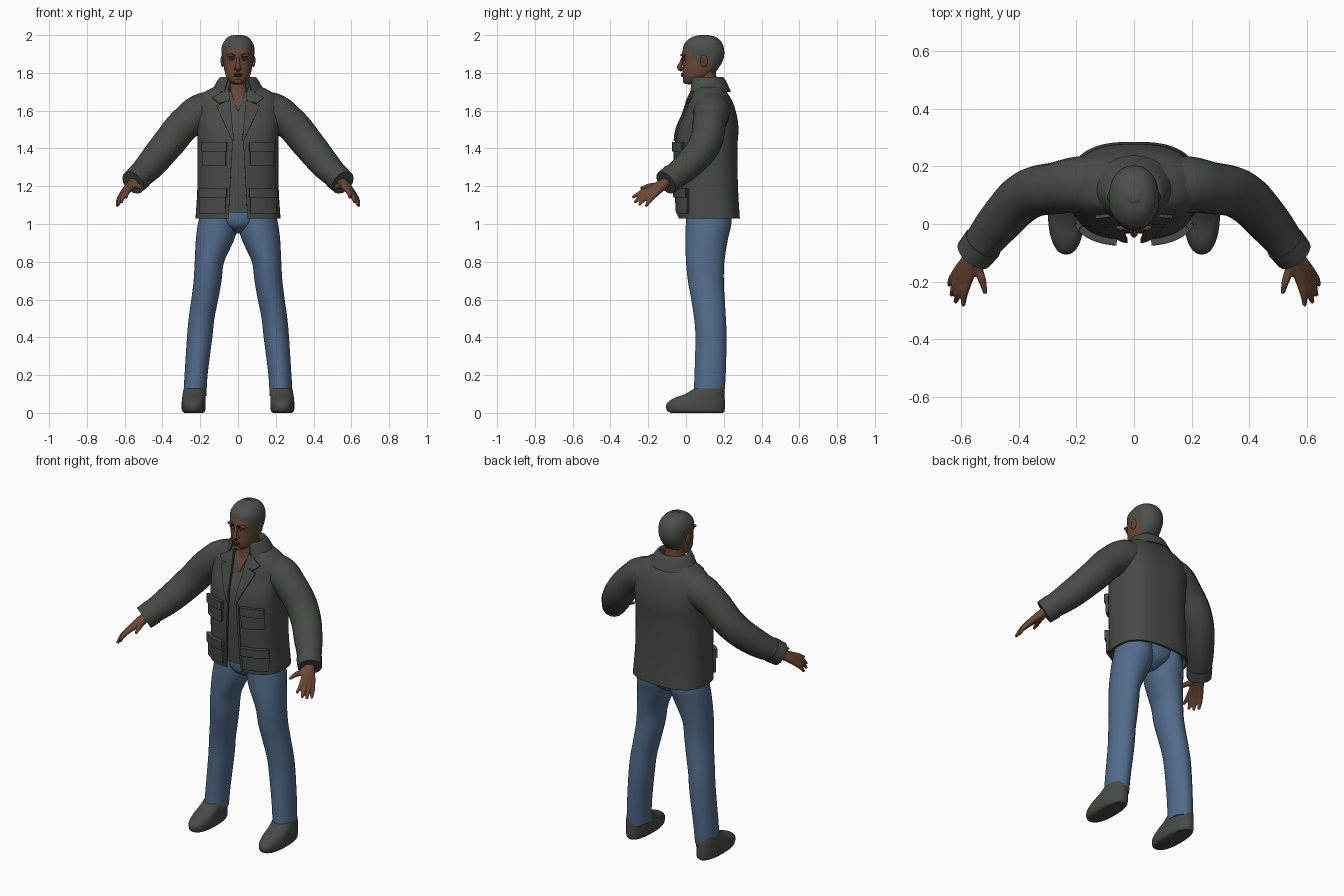
import bpy, bmesh
from math import sin, cos, pi, asin, copysign
from mathutils import Vector

if "Cube" in bpy.data.objects:
    bpy.data.objects.remove(bpy.data.objects["Cube"])


def material(name, *rgb):
    m = bpy.data.materials.new(name)
    m.use_nodes = True
    m.diffuse_color = (*rgb, 1)
    m.node_tree.nodes["Principled BSDF"].inputs["Base Color"].default_value = (*rgb, 1)
    return m


JACKET = material("olive_grey_cloth", .062, .072, .06)
SHIRT = material("grey_shirt", .068, .078, .073)
JEANS = material("blue_denim", .085, .15, .26)
SKIN = material("brown_skin", .15, .066, .038)
LIPS = material("dark_lips", .09, .035, .025)
HAIR = material("dark_hair", .07, .082, .074)
SHOE = material("dark_shoe", .065, .072, .06)
EYE = material("eye_white", .25, .22, .2)
PUPIL = material("dark_eye", .02, .015, .012)
parts = []


def register(ob, mat, mirror=False, thick=0):
    ob.data.materials.append(mat)
    if thick:
        mod = ob.modifiers.new("thickness", 'SOLIDIFY')
        mod.thickness, mod.offset = thick, -1
    if mirror:
        ob.modifiers.new("mirror", 'MIRROR')
    parts.append(ob)
    return ob


def grid(name, f, nu, nv, mat, wrap=False, caps=False, **kw):
    """Surface f(u, v), u running around and v running upward."""
    bm = bmesh.new()
    cols = nu if wrap else nu + 1
    v = [[bm.verts.new(f(i / nu, j / nv)) for i in range(cols)] for j in range(nv + 1)]
    for j in range(nv):
        for i in range(nu):
            k = (i + 1) % cols
            bm.faces.new((v[j][i], v[j][k], v[j + 1][k], v[j + 1][i]))
    if caps:
        bm.faces.new(v[0][::-1])
        bm.faces.new(v[-1])
    me = bpy.data.meshes.new(name)
    bm.to_mesh(me)
    bm.free()
    ob = bpy.data.objects.new(name, me)
    bpy.context.collection.objects.link(ob)
    return register(ob, mat, **kw)


# Profiles are rows of (z, centre x, front y, back y, half width)
def section(prof, u):
    i = min(int(u), len(prof) - 2)
    f = u - i
    p = [Vector(prof[min(max(k, 0), len(prof) - 1)]) for k in range(i - 1, i + 3)]
    m0, m1 = (p[2] - p[0]) / 2, (p[3] - p[1]) / 2
    return (p[1] * (2*f**3 - 3*f*f + 1) + m0 * (f**3 - 2*f*f + f)
            + p[2] * (3*f*f - 2*f**3) + m1 * (f**3 - f*f))


def at_height(prof, z):
    lo, hi = 0, len(prof) - 1
    for _ in range(24):
        mid = (lo + hi) / 2
        lo, hi = (mid, hi) if section(prof, mid)[0] < z else (lo, mid)
    return section(prof, lo)


def ring_point(s, t, e, grow=0):
    z, xc, yf, yb, rx = s
    c, d = sin(t), -cos(t)
    return (xc + (rx + grow) * copysign(abs(c)**e, c),
            (yf + yb) / 2 + ((yb - yf) / 2 + grow) * copysign(abs(d)**e, d), z)


def loft(name, prof, mat, e=1.0, n=40, caps=True, **kw):
    last = len(prof) - 1
    return grid(name, lambda u, v: ring_point(section(prof, v * last), u * 2 * pi, e),
                n, last * 5, mat, wrap=True, caps=caps, **kw)


def patch(name, prof, e, corners, lift, mat, mirror=True):
    """Raised plate on the front of a loft; corners (x, z): bottom left, bottom right, top right, top left."""
    a, b, c, d = [Vector(q) for q in corners]

    def f(u, v):
        x, z = a.lerp(b, u).lerp(d.lerp(c, u), v)
        s = at_height(prof, z)
        t = asin(min(1, abs(x) / (s[4] + lift)) ** (1 / e))
        return (x, ring_point(s, t, e, lift)[1], z)
    return grid(name, f, 12, 12, mat, mirror=mirror, thick=lift + .004)


def tubes(name, paths, mat, mirror=True):
    """Tapered round tubes through points (x, y, z, radius)."""
    cu = bpy.data.curves.new(name, 'CURVE')
    cu.dimensions, cu.bevel_depth, cu.bevel_resolution = '3D', 1, 6
    cu.use_fill_caps, cu.resolution_u = True, 8
    for path in paths:
        sp = cu.splines.new('BEZIER')
        sp.radius_interpolation = 'CARDINAL'
        sp.bezier_points.add(len(path) - 1)
        for p, (x, y, z, r) in zip(sp.bezier_points, path):
            p.co, p.radius = (x, y, z), r
            p.handle_left_type = p.handle_right_type = 'AUTO'
    ob = bpy.data.objects.new(name, cu)
    bpy.context.collection.objects.link(ob)
    bpy.ops.object.select_all(action='DESELECT')
    ob.select_set(True)
    bpy.context.view_layer.objects.active = ob
    bpy.ops.object.convert(target='MESH')
    return register(bpy.context.object, mat, mirror)


def blob(name, loc, size, mat, mirror=True):
    bm = bmesh.new()
    bmesh.ops.create_uvsphere(bm, u_segments=20, v_segments=12, radius=1)
    for v in bm.verts:
        v.co = Vector(loc) + v.co * Vector(size)
    me = bpy.data.meshes.new(name)
    bm.to_mesh(me)
    bm.free()
    ob = bpy.data.objects.new(name, me)
    bpy.context.collection.objects.link(ob)
    return register(ob, mat, mirror)


# Jacket body, open down the front
BOX = .75
jacket = [(1.03, 0, -.04, .285, .225), (1.2, 0, -.05, .275, .215), (1.4, 0, -.055, .272, .215),
          (1.5, 0, -.045, .278, .217), (1.58, 0, -.012, .268, .222), (1.65, 0, .012, .245, .218),
          (1.7, 0, .035, .215, .175), (1.735, 0, .045, .195, .105)]


def jacket_point(u, v):
    s = section(jacket, v * (len(jacket) - 1))
    gap = .03 + .022 * max(0, 1.42 - s[0]) / .4 + .025 * max(0, s[0] - 1.45) / .28
    t0 = asin((gap / s[4]) ** (1 / BOX))
    return ring_point(s, t0 + u * 2 * (pi - t0), BOX)


grid("jacket_body", jacket_point, 72, 35, JACKET, thick=.012)

# Shirt and bare chest in the opening
shirt = [(max(z, 1.06), x, f + .022, b - .025, w - .022) for z, x, f, b, w in jacket]
loft("shirt", shirt, SHIRT, BOX)
patch("open_neckline", shirt, BOX, [(-.002, 1.6), (.002, 1.6), (.045, 1.725), (-.045, 1.725)], .005, SKIN, False)

# Collar, lapels and pockets
collar = [(1.70, 0, .03, .185, .085), (1.765, 0, .035, .185, .083), (1.765, 0, .025, .2, .098),
          (1.70, 0, .012, .232, .135)]
grid("collar", lambda u, v: ring_point(section(collar, v * 3), .55 + u * (2 * pi - 1.1), 1),
     48, 15, JACKET, thick=.006)
patch("lapel", jacket, BOX, [(.022, 1.44), (.03, 1.44), (.115, 1.625), (.042, 1.66)], .012, JACKET)
patch("lapel_tip", jacket, BOX, [(.042, 1.655), (.1, 1.64), (.135, 1.67), (.05, 1.72)], .015, JACKET)
patch("front_placket", jacket, BOX, [(.05, 1.04), (.062, 1.04), (.042, 1.44), (.028, 1.44)], .005, JACKET)
for z, h, x0, x1, label in ((1.055, .13, .065, .205, "lower"), (1.31, .12, .065, .19, "upper")):
    top = z + h
    patch(label + "_pocket", jacket, BOX, [(x0, z), (x1, z), (x1, top), (x0, top)], .014, JACKET)
    patch(label + "_pocket_flap", jacket, BOX,
          [(x0 - .004, top - .045), (x1 + .004, top - .045), (x1 + .002, top + .005), (x0 - .004, top + .005)],
          .022, JACKET)

# Sleeves and cuffs
tubes("sleeve", [[(.08, .135, 1.6, .085), (.17, .137, 1.6, .098), (.27, .125, 1.54, .09),
                  (.37, .1, 1.425, .086), (.47, .003, 1.305, .077), (.545, -.093, 1.23, .064)]], JACKET)
tubes("cuff", [[(.523, -.066, 1.25, .071), (.555, -.106, 1.219, .068)]], JACKET)

# Hands: each finger runs from the wrist over its knuckle to the tip
wrist = (.55, -.1, 1.225, .026)
fingers = [((.572, -.185, 1.188), (.588, -.24, 1.165), (.592, -.284, 1.14)),
           ((.588, -.187, 1.178), (.608, -.24, 1.145), (.619, -.272, 1.113)),
           ((.601, -.178, 1.168), (.623, -.222, 1.133), (.633, -.248, 1.1)),
           ((.61, -.162, 1.16), (.632, -.193, 1.125), (.641, -.213, 1.093))]
thumb = ((.54, -.155, 1.205), (.525, -.2, 1.2), (.515, -.242, 1.188))
hand = tubes("hand", [[wrist, (*a, .0175), (*b, .0135), (*c, .008)] for a, b, c in fingers + [thumb]], SKIN)
fuse = hand.modifiers.new("fuse", 'REMESH')
fuse.mode, fuse.voxel_size = 'VOXEL', .005
soften = hand.modifiers.new("soften", 'SMOOTH')
soften.iterations = 3

# Jeans
loft("jeans_hips", [(.95, 0, .07, .17, .03), (.985, 0, .015, .225, .09), (1.03, 0, 0, .24, .16),
                    (1.1, 0, .005, .235, .18)], JEANS)
loft("jeans_leg", [(.09, .228, .04, .202, .061), (.2, .222, .045, .21, .061), (.4, .203, .05, .215, .067),
                   (.5, .193, .043, .211, .068), (.6, .176, .028, .205, .071), (.7, .161, .01, .2, .074),
                   (.8, .151, .0, .203, .078), (.92, .121, -.003, .222, .102), (1.0, .107, -.001, .24, .105),
                   (1.08, .1, .005, .235, .095)], JEANS, mirror=True)

# Shoes
loft("shoe", [(0, .235, -.08, .195, .05), (.012, .235, -.1, .204, .061), (.045, .235, -.104, .206, .064),
              (.075, .234, -.07, .205, .062), (.1, .232, -.005, .204, .061), (.13, .229, .045, .2, .058)],
     SHOE, .88, mirror=True)

# Head and neck
head = [(1.738, 0, .012, .05, .018), (1.75, 0, -.008, .085, .04), (1.78, 0, -.017, .13, .062),
        (1.82, 0, -.018, .165, .073), (1.86, 0, -.018, .187, .078), (1.9, 0, -.022, .195, .08),
        (1.94, 0, -.01, .19, .077), (1.97, 0, .015, .172, .062), (1.988, 0, .045, .145, .042),
        (1.995, 0, .08, .11, .014)]
loft("head", head, SKIN, .92, 48)
tubes("neck", [[(0, .105, 1.65, .07), (0, .105, 1.72, .06), (0, .1, 1.82, .058)]], SKIN, False)

# Cropped hair with a shaped hairline: (angle from front, height)
hairline = [(0, 1.928), (.75, 1.922), (1.1, 1.9), (1.35, 1.85), (1.5, 1.85), (1.65, 1.885),
            (1.95, 1.88), (2.15, 1.81), (pi, 1.78)]


def hair_point(u, v):
    t = u * 2 * pi
    a = min(t, 2 * pi - t)
    for (a0, h0), (a1, h1) in zip(hairline, hairline[1:]):
        if a <= a1 + 1e-6:
            low = h0 + (h1 - h0) * (a - a0) / (a1 - a0)
            break
    s = at_height(head, low + (1.995 - low) * (1 - (1 - v)**2))
    x, y, z = ring_point(s, t, .92, .002 + .006 * min(1, v * 4))
    return (x, y, z + .005 * v)


grid("hair", hair_point, 96, 20, HAIR, wrap=True)
blob("hair_crown", (0, .095, 1.994), (.026, .024, .006), HAIR, False)

# Face
tubes("nose", [[(0, -.014, 1.885, .008), (0, -.027, 1.85, .01), (0, -.034, 1.828, .0125), (0, -.02, 1.812, .009)]],
      SKIN, False)
blob("nostril", (.013, -.02, 1.823), (.009, .011, .008), SKIN)
blob("brow_ridge", (.032, -.012, 1.893), (.03, .012, .009), SKIN)
patch("eyebrow", head, .92, [(.014, 1.89), (.056, 1.893), (.054, 1.9), (.014, 1.9)], .007, PUPIL)
blob("eye", (.031, -.011, 1.872), (.015, .009, .006), EYE)
blob("iris", (.031, -.016, 1.872), (.006, .005, .006), PUPIL)
blob("upper_lid", (.031, -.012, 1.879), (.018, .011, .004), LIPS)
blob("upper_lip", (0, -.019, 1.794), (.025, .009, .005), LIPS, False)
blob("lower_lip", (0, -.018, 1.785), (.021, .009, .006), LIPS, False)
blob("chin", (0, -.001, 1.757), (.024, .016, .015), SKIN, False)
blob("ear", (.082, .095, 1.862), (.01, .019, .032), SKIN)
blob("ear_hollow", (.088, .092, 1.865), (.005, .01, .018), LIPS)

# Apply modifiers and smooth while keeping hard edges
bpy.ops.object.select_all(action='DESELECT')
for ob in parts:
    ob.select_set(True)
bpy.context.view_layer.objects.active = parts[0]
bpy.ops.object.convert(target='MESH')
bpy.ops.object.shade_smooth_by_angle(angle=.7)
